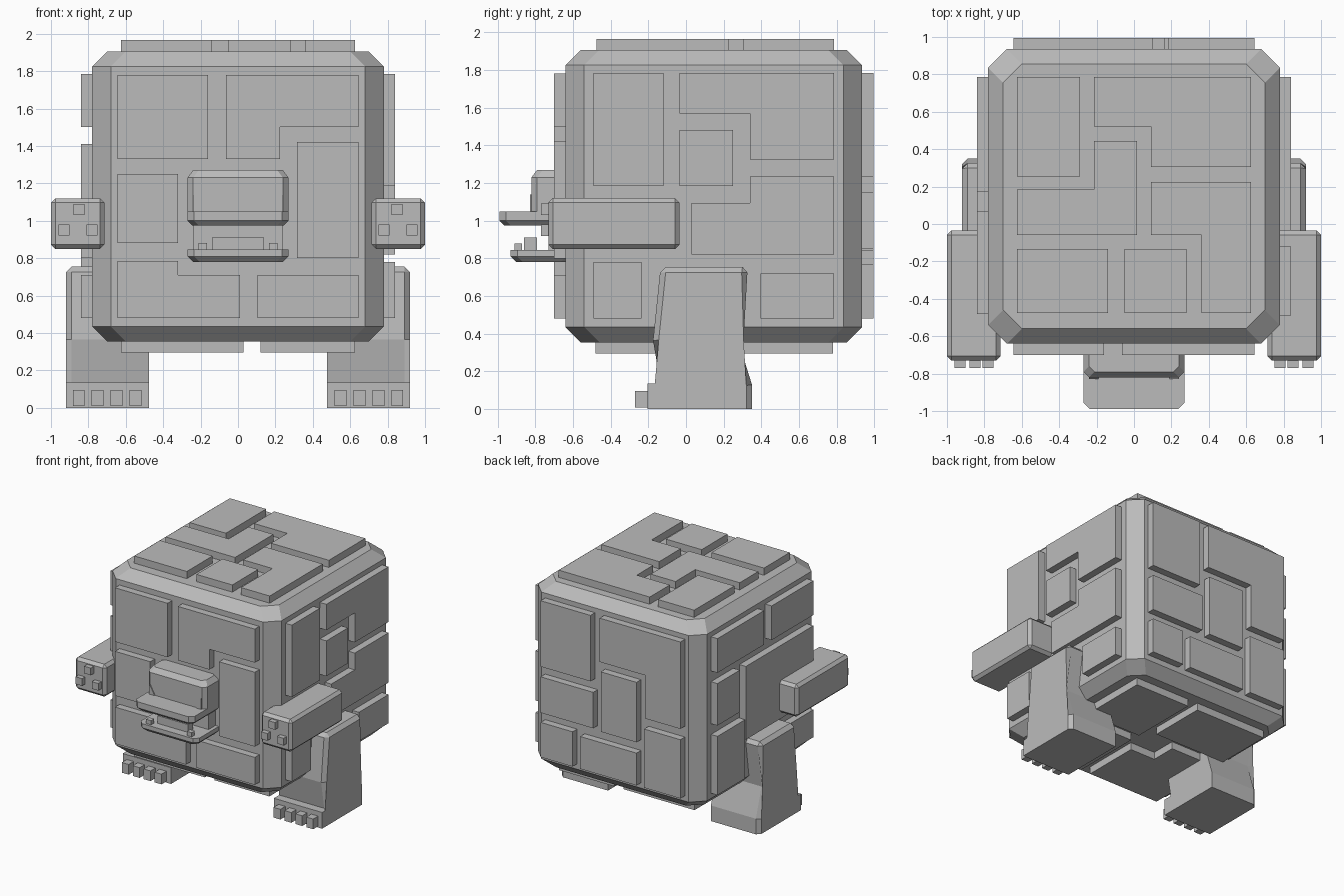
import bpy
import bmesh

if "Cube" in bpy.data.objects:
    bpy.data.objects.remove(bpy.data.objects["Cube"])

stone = bpy.data.materials.new("stone_grey")
stone.use_nodes = True
stone.diffuse_color = (.5, .5, .5, 1)
stone.node_tree.nodes["Principled BSDF"].inputs["Base Color"].default_value = stone.diffuse_color


def finish(name, bm):
    """Turn a bmesh into a named, flat shaded object."""
    bmesh.ops.recalc_face_normals(bm, faces=bm.faces)
    mesh = bpy.data.meshes.new(name)
    bm.to_mesh(mesh)
    bm.free()
    mesh.materials.append(stone)
    obj = bpy.data.objects.new(name, mesh)
    bpy.context.collection.objects.link(obj)
    return obj


def loft(bm, rings):
    """Skin a stack of closed rings and cap both ends."""
    loops = [[bm.verts.new(p) for p in ring] for ring in rings]
    count = len(loops[0])
    for low, high in zip(loops, loops[1:]):
        for i in range(count):
            j = (i + 1) % count
            bm.faces.new((low[i], low[j], high[j], high[i]))
    bm.faces.new(loops[0])
    bm.faces.new(loops[-1])


def octagon(x, y0, y1, cut, z, inset):
    """Rectangle with cut corners, shrunk by inset, at height z."""
    x, y0, y1 = x - inset, y0 + inset, y1 - inset
    return [(-x, y0 + cut, z), (-x + cut, y0, z), (x - cut, y0, z), (x, y0 + cut, z),
            (x, y1 - cut, z), (x - cut, y1, z), (-x + cut, y1, z), (-x, y1 - cut, z)]


def cut_block(name, x, y0, y1, cut, levels):
    bm = bmesh.new()
    loft(bm, [octagon(x, y0, y1, cut, z, inset) for z, inset in levels])
    return finish(name, bm)


def add_box(bm, low, high):
    (x0, y0, z0), (x1, y1, z1) = low, high
    loft(bm, [[(x0, y0, z), (x1, y0, z), (x1, y1, z), (x0, y1, z)] for z in (z0, z1)])


def mirrored(bm):
    """Add the copy on the opposite side of the body."""
    copy = bmesh.ops.duplicate(bm, geom=bm.verts[:] + bm.edges[:] + bm.faces[:])
    for item in copy["geom"]:
        if isinstance(item, bmesh.types.BMVert):
            item.co.x = -item.co.x
    return bm


def panel_outline(u0, u1, v0, v1, corner=None, nu=0, nv=0):
    """Rectangle, or an L shape when a corner is notched at (nu, nv)."""
    corners = {"low_left": (u0, v0), "low_right": (u1, v0),
               "top_right": (u1, v1), "top_left": (u0, v1)}
    outline = []
    for key, (u, v) in corners.items():
        if key != corner:
            outline.append((u, v))
        elif key in ("low_left", "top_right"):
            outline += [(u, nv), (nu, nv), (nu, v)]
        else:
            outline += [(nu, v), (nu, nv), (u, nv)]
    return outline


def panels(name, place, shapes):
    """Raised slabs on one side of the body."""
    bm = bmesh.new()
    for shape in shapes:
        outline = panel_outline(*shape)
        loft(bm, [[place(u, v, depth) for u, v in outline] for depth in (-.02, .06)])
    finish(name, bm)


# Body cube with chamfered edges
SIDE, FRONT, BACK, FLOOR, TOP = .78, -.64, .935, .355, 1.905
cut_block("body", SIDE, FRONT, BACK, .1,
          [(FLOOR, .08), (FLOOR + .08, 0), (TOP - .08, 0), (TOP, .08)])

# Stone panels on each side
panels("front_panels", lambda u, v, d: (u, FRONT - d, v), [
    (-.645, -.16, 1.33, 1.78),
    (-.065, .645, 1.33, 1.78, "low_right", .225, 1.5),
    (.315, .645, .8, 1.42),
    (-.645, -.32, .88, 1.25),
    (-.645, .01, .48, .785, "top_right", -.32, .71),
    (.105, .645, .48, .71)])
panels("left_panels", lambda u, v, d: (SIDE + d, u, v), [
    (-.49, -.12, 1.185, 1.785),
    (-.035, .785, 1.325, 1.785, "low_left", .34, 1.57),
    (-.035, .25, 1.185, 1.48),
    (.03, .785, .82, 1.235, "top_left", .34, 1.095),
    (-.49, -.235, .48, .78),
    (.395, .785, .48, .72)])
panels("right_panels", lambda u, v, d: (-SIDE - d, u, v), [
    (.17, .785, 1.5, 1.785),
    (-.48, .07, 1.5, 1.785),
    (-.48, .41, .8, 1.41),
    (.49, .785, 1.06, 1.41),
    (.42, .785, .48, .97),
    (-.48, -.1, .48, .71)])
panels("back_panels", lambda u, v, d: (u, BACK + d, v), [
    (.185, .645, 1.235, 1.785),
    (-.645, .1, 1.06, 1.785, "low_right", -.32, 1.42),
    (-.24, .09, .84, 1.34),
    (.16, .645, .85, 1.15),
    (.35, .645, .48, .77),
    (-.24, .28, .48, .75),
    (-.645, -.31, .48, .97)])
panels("top_panels", lambda u, v, d: (u, v, TOP + d), [
    (-.625, -.29, .255, .785),
    (-.215, .625, .305, .785, "low_left", .09, .52),
    (-.625, .015, -.06, .445, "top_left", -.215, .185),
    (.09, .625, -.475, .225, "low_left", .36, -.06),
    (-.625, -.14, -.475, -.135),
    (-.05, .28, -.475, -.135)])
panels("bottom_panels", lambda u, v, d: (u, v, FLOOR - d), [
    (.12, .625, .2, .78),
    (-.625, .03, .3, .78),
    (-.625, .03, -.48, .21, "top_right", -.2, 0),
    (.12, .625, -.48, .11)])

# Head: brow, beak and lower jaw
MOUTH = .27
cut_block("brow", MOUTH, -.82, -.6, .03, [(1, 0), (1.23, 0), (1.27, .03)])
cut_block("beak", MOUTH, -.99, -.6, .035, [(.975, .025), (1.0, 0), (1.05, 0)])
cut_block("lower_jaw", MOUTH, -.93, -.6, .035, [(.78, .03), (.81, 0), (.845, 0)])

throat = bmesh.new()
add_box(throat, (-.24, -.73, .83), (.24, -.6, 1))
finish("throat", throat)

eyes = bmesh.new()
loft(eyes, [[(.19, y, 1.05), (.24, y, 1.05), (.24, y, 1.14)] for y in (-.828, -.81)])
finish("eyes", mirrored(eyes))

teeth = bmesh.new()
add_box(teeth, (.165, -.91, .84), (.21, -.87, .88))
mirrored(teeth)
add_box(teeth, (-.14, -.86, .84), (.14, -.79, .91))
finish("teeth", teeth)

# Arms with three knuckles each
arms = bmesh.new()
add_box(arms, (.715, -.73, .85), (1, -.035, 1.12))
bmesh.ops.bevel(arms, geom=arms.edges[:], offset=.023, segments=1, affect="EDGES")
finish("arms", mirrored(arms))

knuckles = bmesh.new()
for x, z in ((.85, 1.06), (.78, .95), (.93, .95)):
    add_box(knuckles, (x - .03, -.77, z - .03), (x + .03, -.7, z + .03))
finish("knuckles", mirrored(knuckles))

# Legs: bent side profile with a chamfered outer rim
profile = [(-.135, .755), (-.175, .365), (-.135, .135), (-.205, .135),
           (-.205, 0), (.35, 0), (.35, .13), (.275, .37), (.33, .755)]
legs = bmesh.new()
loft(legs, [[(x, y, z) for y, z in profile] for x in (.475, .92)])


def on_rim(edge):
    a, b = (v.co for v in edge.verts)
    if a.x != b.x:
        return a.z > .7
    upper = max(a.z, b.z)
    return a.x > .9 and (upper > .2 or (upper > .05 and a.y > .1))


bmesh.ops.bevel(legs, geom=[e for e in legs.edges if on_rim(e)],
                offset=.03, segments=1, affect="EDGES")
finish("legs", mirrored(legs))

toes = bmesh.new()
for i in range(4):
    x = .517 + i * .101
    add_box(toes, (x, -.27, .01), (x + .063, -.19, .095))
finish("toes", mirrored(toes))
